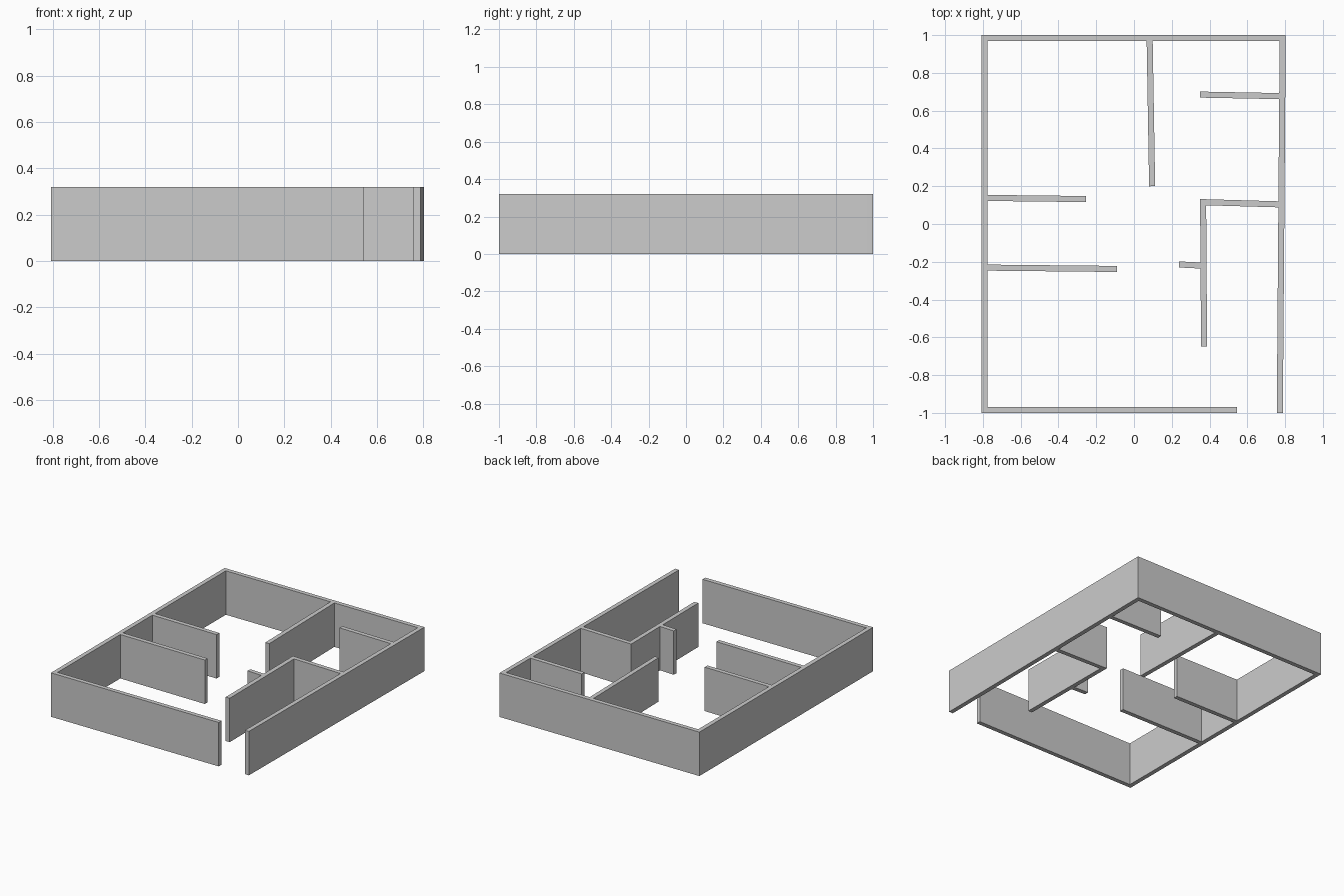
import bpy, bmesh
from mathutils import Vector

if "Cube" in bpy.data.objects:
    bpy.data.objects.remove(bpy.data.objects["Cube"])

HEIGHT, THICK = 0.32, 0.032


def wall(name, start, end):
    """Upright wall slab along a centre line, square ended."""
    a, b = Vector(start), Vector(end)
    d = (b - a).normalized()
    n = Vector((-d.y, d.x)) * THICK / 2
    bm = bmesh.new()
    base = bm.faces.new([bm.verts.new((p.x, p.y, 0)) for p in (a - n, b - n, b + n, a + n)])
    top = bmesh.ops.extrude_face_region(bm, geom=[base])["geom"]
    bmesh.ops.translate(bm, vec=(0, 0, HEIGHT),
                        verts=[v for v in top if isinstance(v, bmesh.types.BMVert)])
    bmesh.ops.recalc_face_normals(bm, faces=bm.faces[:])
    mesh = bpy.data.meshes.new(name)
    bm.to_mesh(mesh)
    bm.free()
    bpy.context.collection.objects.link(bpy.data.objects.new(name, mesh))


# Outer shell, with the entrance gap at the front right
wall("left_outer_wall", (-0.792, -1), (-0.792, 1))
wall("back_outer_wall", (-0.776, 0.984), (0.803, 0.984))
wall("front_outer_wall", (-0.776, -0.984), (0.545, -0.984))
wall("right_outer_wall", (0.772, -1), (0.787, 0.968))

# Room partitions, slightly skewed as in the plan
wall("back_partition", (0.083, 0.968), (0.096, 0.2))
wall("right_back_partition", (0.35, 0.685), (0.772, 0.677))
wall("right_middle_partition", (0.35, 0.116), (0.77, 0.104))
wall("hall_partition", (0.366, 0.10), (0.371, -0.648))
wall("hall_stub", (0.238, -0.214), (0.353, -0.220))
wall("left_back_partition", (-0.776, 0.138), (-0.254, 0.132))
wall("left_front_partition", (-0.776, -0.231), (-0.09, -0.238))
